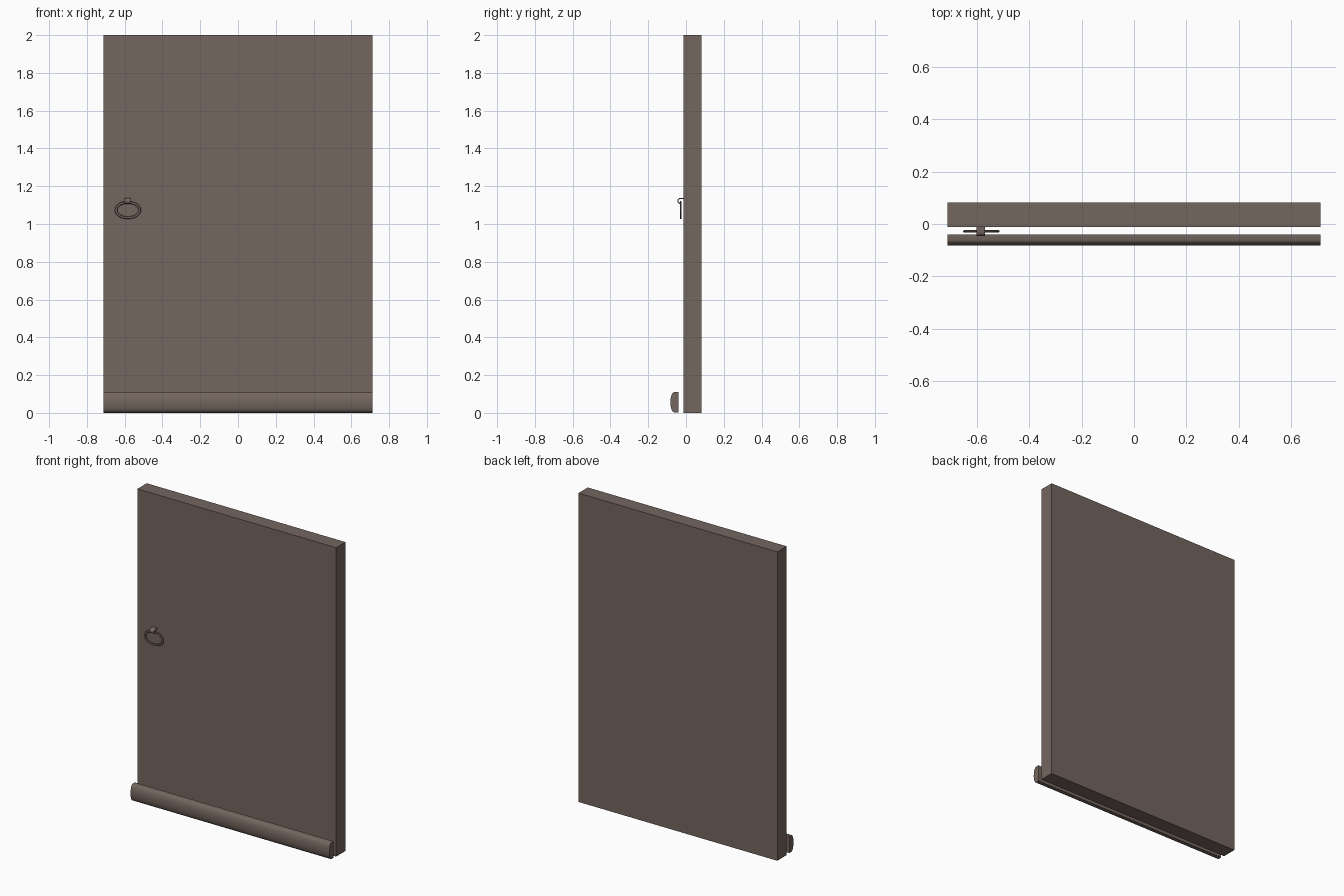
import bpy, bmesh, math

if "Cube" in bpy.data.objects:
    bpy.data.objects.remove(bpy.data.objects["Cube"])

brown = bpy.data.materials.new("dark_brown")
brown.diffuse_color = (0.175, 0.133, 0.113, 1)
brown.use_nodes = True
brown.node_tree.nodes["Principled BSDF"].inputs["Base Color"].default_value = brown.diffuse_color


def finish(name, bm, smooth=False):
    bmesh.ops.recalc_face_normals(bm, faces=bm.faces)
    mesh = bpy.data.meshes.new(name)
    bm.to_mesh(mesh)
    bm.free()
    mesh.materials.append(brown)
    ob = bpy.data.objects.new(name, mesh)
    bpy.context.collection.objects.link(ob)
    if smooth:
        bpy.ops.object.select_all(action='DESELECT')
        ob.select_set(True)
        bpy.context.view_layer.objects.active = ob
        bpy.ops.object.shade_smooth_by_angle(angle=math.radians(35))
    return ob


def extrude_profile(name, profile, x0, x1, smooth=True):
    """Solid with a (y, z) outline swept along x."""
    bm = bmesh.new()
    face = bm.faces.new([bm.verts.new((x0, y, z)) for y, z in profile])
    ext = bmesh.ops.extrude_face_region(bm, geom=[face])["geom"]
    bmesh.ops.translate(bm, vec=(x1 - x0, 0, 0),
                        verts=[v for v in ext if isinstance(v, bmesh.types.BMVert)])
    return finish(name, bm, smooth)


W = 0.712

# Door slab
extrude_profile("door_slab", [(-0.012, 0), (0.083, 0), (0.083, 2), (-0.012, 2)],
                -W, W, smooth=False)

# Bottom weather bar: flat back, rounded front
bar = [(-0.04, 0.003), (-0.04, 0.11)]
for i in range(11):
    a = math.radians(90 - 18 * i)
    bar.append((-0.062 - 0.021 * math.cos(a), 0.0565 + 0.0535 * math.sin(a)))
bar[-1] = (-0.062, 0.003)
extrude_profile("bottom_bar", bar, -W, W)

# Oval ring handle
bm = bmesh.new()
cx, cy, cz, n, m = -0.583, -0.028, 1.074, 32, 8
rings = []
for i in range(n):
    t = 2 * math.pi * i / n
    row = []
    for j in range(m):
        p = 2 * math.pi * j / m
        r = 0.007 * math.cos(p)
        row.append(bm.verts.new((cx + (0.063 + r) * math.cos(t),
                                 cy + 0.005 * math.sin(p),
                                 cz + (0.041 + r) * math.sin(t))))
    rings.append(row)
for i in range(n):
    a, b = rings[i], rings[(i + 1) % n]
    for j in range(m):
        k = (j + 1) % m
        bm.faces.new((a[j], b[j], b[k], a[k]))
finish("ring_handle", bm, True)

# Hook strip curling over the ring
arc = [math.radians(90 + 20 * i) for i in range(10)]
hy, hz = -0.030, 1.122
outer = [(hy + 0.016 * math.cos(a), hz + 0.016 * math.sin(a)) for a in arc]
inner = [(hy + 0.010 * math.cos(a), hz + 0.010 * math.sin(a)) for a in reversed(arc)]
hook = [(-0.010, 1.138)] + outer + inner + [(-0.010, 1.132)]
extrude_profile("ring_hook", hook, -0.602, -0.569)
